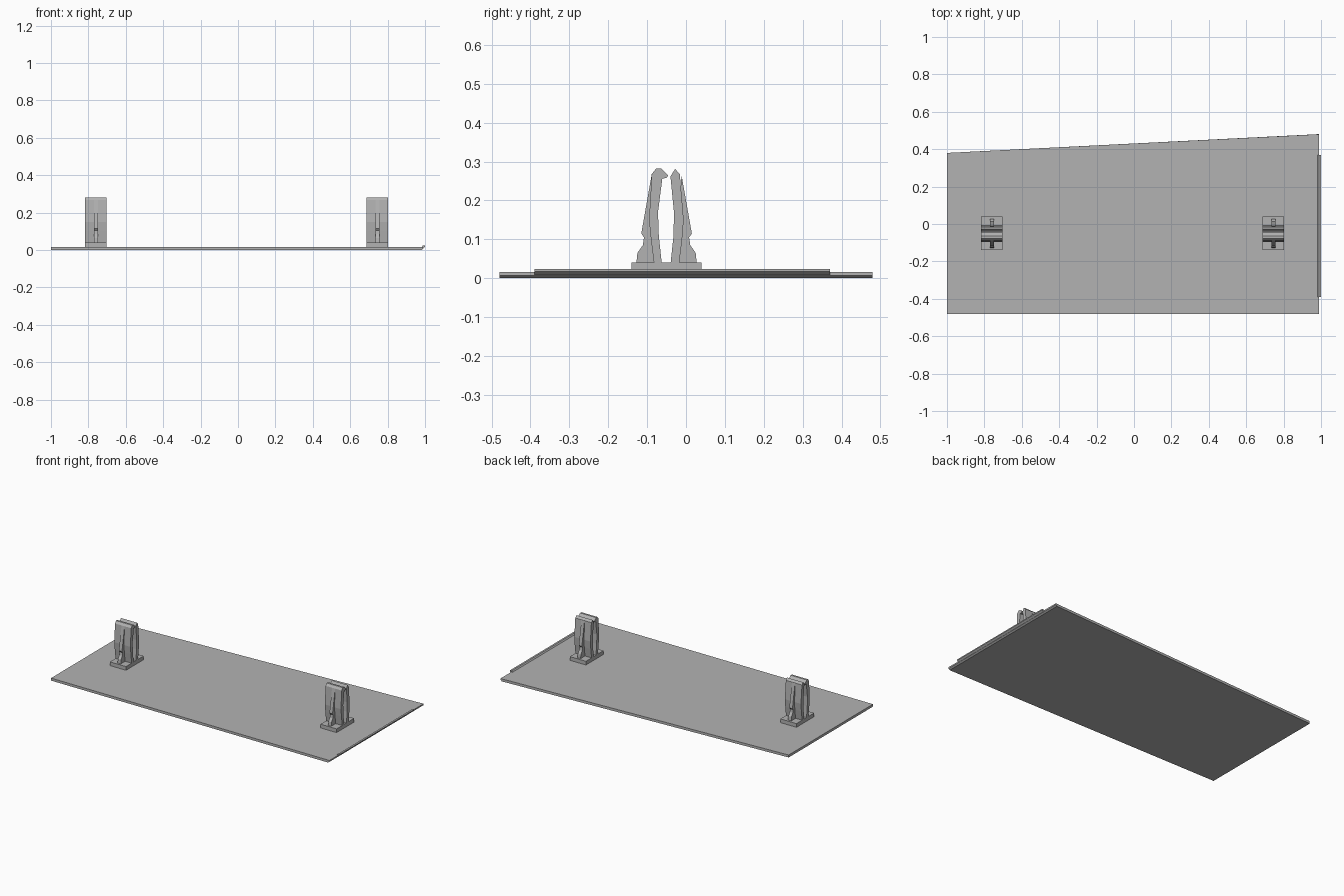
import bpy
import bmesh

cube = bpy.data.objects.get("Cube")
if cube:
    bpy.data.objects.remove(cube, do_unlink=True)

grey = bpy.data.materials.new("plain grey")
grey.use_nodes = True
colour = (0.45, 0.45, 0.45, 1)
grey.diffuse_color = colour
grey.node_tree.nodes["Principled BSDF"].inputs["Base Color"].default_value = colour


def prism(name, rings):
    """Solid lofted between rings of matching points, capped at both ends."""
    bm = bmesh.new()
    loops = [[bm.verts.new(p) for p in ring] for ring in rings]
    n = len(loops[0])
    for a, b in zip(loops, loops[1:]):
        for i in range(n):
            j = (i + 1) % n
            bm.faces.new((a[i], a[j], b[j], b[i]))
    bm.faces.new(loops[0])
    bm.faces.new(loops[-1])
    bmesh.ops.recalc_face_normals(bm, faces=bm.faces)
    mesh = bpy.data.meshes.new(name)
    bm.to_mesh(mesh)
    bm.free()
    mesh.materials.append(grey)
    obj = bpy.data.objects.new(name, mesh)
    bpy.context.collection.objects.link(obj)
    return obj


def side_profile(name, profile, x, width):
    """Extrude a (y, z) outline across x."""
    return prism(name, [[(x + s * width / 2, y, z) for y, z in profile] for s in (-1, 1)])


# Tapered base plate, undercut along the right-hand end
def plate_ring(end, z):
    return [(-1, -0.48, z), (end, -0.48, z), (end, 0.48, z), (-1, 0.38, z)]


prism("base_plate", [plate_ring(0.98, 0), plate_ring(0.99, 0.007), plate_ring(0.99, 0.016)])

# Raised lip with an overhanging underside
lip = [(0.98, 0.014), (0.988, 0.007), (1.0, 0.017), (1.0, 0.024), (0.988, 0.024)]
prism("end_lip", [[(x, y, z) for x, z in lip] for y in (-0.39, 0.37)])

# Snap clip outlines: two full-width prongs, each with a narrow barbed rib
front_prong = [(-0.082, 0.035), (-0.09, 0.1), (-0.095, 0.15), (-0.088, 0.268),
               (-0.077, 0.282), (-0.064, 0.282), (-0.046, 0.264), (-0.05, 0.258),
               (-0.061, 0.256), (-0.072, 0.17), (-0.07, 0.11), (-0.062, 0.035)]
back_prong = [(-0.018, 0.035), (-0.01, 0.1), (-0.006, 0.15), (-0.016, 0.268),
              (-0.028, 0.281), (-0.04, 0.262), (-0.031, 0.17), (-0.032, 0.11),
              (-0.04, 0.035)]
front_rib = [(-0.08, 0.035), (-0.128, 0.035), (-0.125, 0.065), (-0.111, 0.085),
             (-0.108, 0.105), (-0.115, 0.115), (-0.088, 0.268), (-0.086, 0.15)]
back_rib = [(-0.1 - y, z) for y, z in front_rib]

for side, x in (("right", -0.76), ("left", 0.745)):
    foot = [(-0.14, 0.012), (0.04, 0.012), (0.04, 0.04), (-0.14, 0.04)]
    side_profile(side + "_clip_foot", foot, x, 0.115)
    side_profile(side + "_clip_front_prong", front_prong, x, 0.115)
    side_profile(side + "_clip_back_prong", back_prong, x, 0.115)
    side_profile(side + "_clip_front_rib", front_rib, x, 0.022)
    side_profile(side + "_clip_back_rib", back_rib, x, 0.022)
